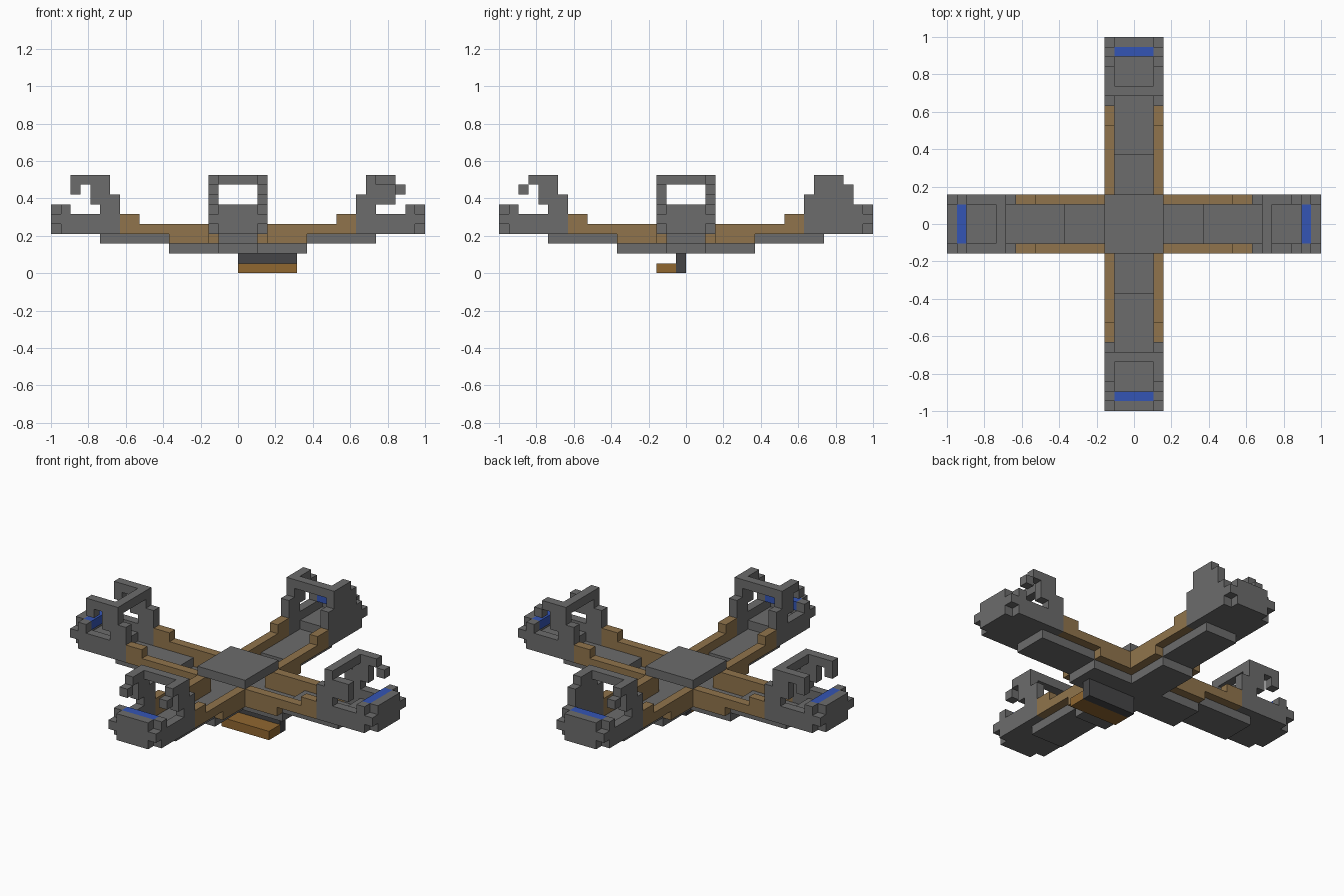
import bpy
import bmesh
from math import pi
from mathutils import Matrix, Vector

U = 2 / 38  # one block

cube = bpy.data.objects.get("Cube")
if cube:
    bpy.data.objects.remove(cube, do_unlink=True)


def material(name, r, g, b):
    mat = bpy.data.materials.new(name)
    mat.use_nodes = True
    mat.diffuse_color = (r, g, b, 1)
    mat.node_tree.nodes["Principled BSDF"].inputs["Base Color"].default_value = (r, g, b, 1)
    return mat


GREY = material("stone grey", .15, .15, .15)
DARK = material("dark grey", .06, .06, .063)
BROWN = material("wood brown", .28, .175, .072)
OCHRE = material("ochre wood", .28, .135, .03)
BLUE = material("screen blue", .034, .09, .46)


def build(name, boxes, mat, quarter=0):
    """Boxes are (x0, x1, y0, y1, z0, z1) in blocks, turned by quarter turns."""
    bm = bmesh.new()
    for x0, x1, y0, y1, z0, z1 in boxes:
        size = Matrix.Diagonal((x1 - x0, y1 - y0, z1 - z0, 1))
        mid = Vector((x0 + x1, y0 + y1, z0 + z1)) / 2
        bmesh.ops.create_cube(bm, size=1, matrix=Matrix.Translation(mid) @ size)
    turn = Matrix.Rotation(quarter * pi / 2, 4, "Z")
    bmesh.ops.transform(bm, matrix=turn @ Matrix.Scale(U, 4), verts=bm.verts)
    mesh = bpy.data.meshes.new(name)
    bm.to_mesh(mesh)
    bm.free()
    mesh.materials.append(mat)
    obj = bpy.data.objects.new(name, mesh)
    bpy.context.collection.objects.link(obj)


def side(profile, sign):
    """Turn (r0, r1, z0, z1) rectangles into one-block-thick side panels."""
    t = (2, 3) if sign > 0 else (-3, -2)
    return [(a, b, *t, c, d) for a, b, c, d in profile]


def both(profile):
    return side(profile, 1) + side(profile, -1)


# Side panel outlines of the turrets: distance range, height range
stem = [(12, 14, 6, 7), (12, 15, 7, 8), (13, 15, 8, 9), (16, 17, 8, 9)]
long_hook = stem + [(13, 17, 9, 10)]
short_hook = stem + [(13, 16, 9, 10)]
full_panel = [(12, 17, 6, 8), (13, 17, 8, 9), (13, 16, 9, 10)]
broken_panel = [(12, 14, 6, 8), (13, 14, 8, 10), (14, 16, 7, 9)]

# Panels on the two sides of each arm
arms = [
    ("right", short_hook, broken_panel),
    ("back", short_hook, full_panel),
    ("left", long_hook, long_hook),
    ("front", short_hook, short_hook),
]

for k, (label, plus, minus) in enumerate(arms):
    # Stepped keel and the raised floor of the turret
    build(label + "_keel", [(2, 7, -2, 2, 2, 3), (7, 14, -2, 2, 3, 4),
                            (14, 18, -2, 2, 4, 5)], GREY, k)
    # Wooden railings
    build(label + "_railings", both([(2, 7, 3, 5), (7, 12, 4, 5), (10, 12, 5, 6)]), BROWN, k)
    # Turret: low walls, end wall with corner blocks, roof bar, side panels
    turret = both([(12, 18, 4, 6), (17, 18, 6, 7), (18, 19, 5, 6)])
    turret += [(18, 19, -2, 2, 4, 7), (13, 14, -2, 2, 9, 10)]
    turret += side(plus, 1) + side(minus, -1)
    build(label + "_turret", turret, GREY, k)
    # Console screen
    build(label + "_screen", [(17, 18, -2, 2, 6, 7)], BLUE, k)

# Centre floor and roof
build("centre_floor", [(-2, 2, -2, 2, 2, 3)], GREY)
build("centre_roof", [(-3, 3, -3, 3, 5, 6)], GREY)

# Seat hanging under the middle
build("seat_back", [(0, 6, -1, 0, 0, 2)], DARK)
build("seat", [(0, 1, -3, -1, 0, 1), (1, 6, -3, -1, 0, 1)], OCHRE)
